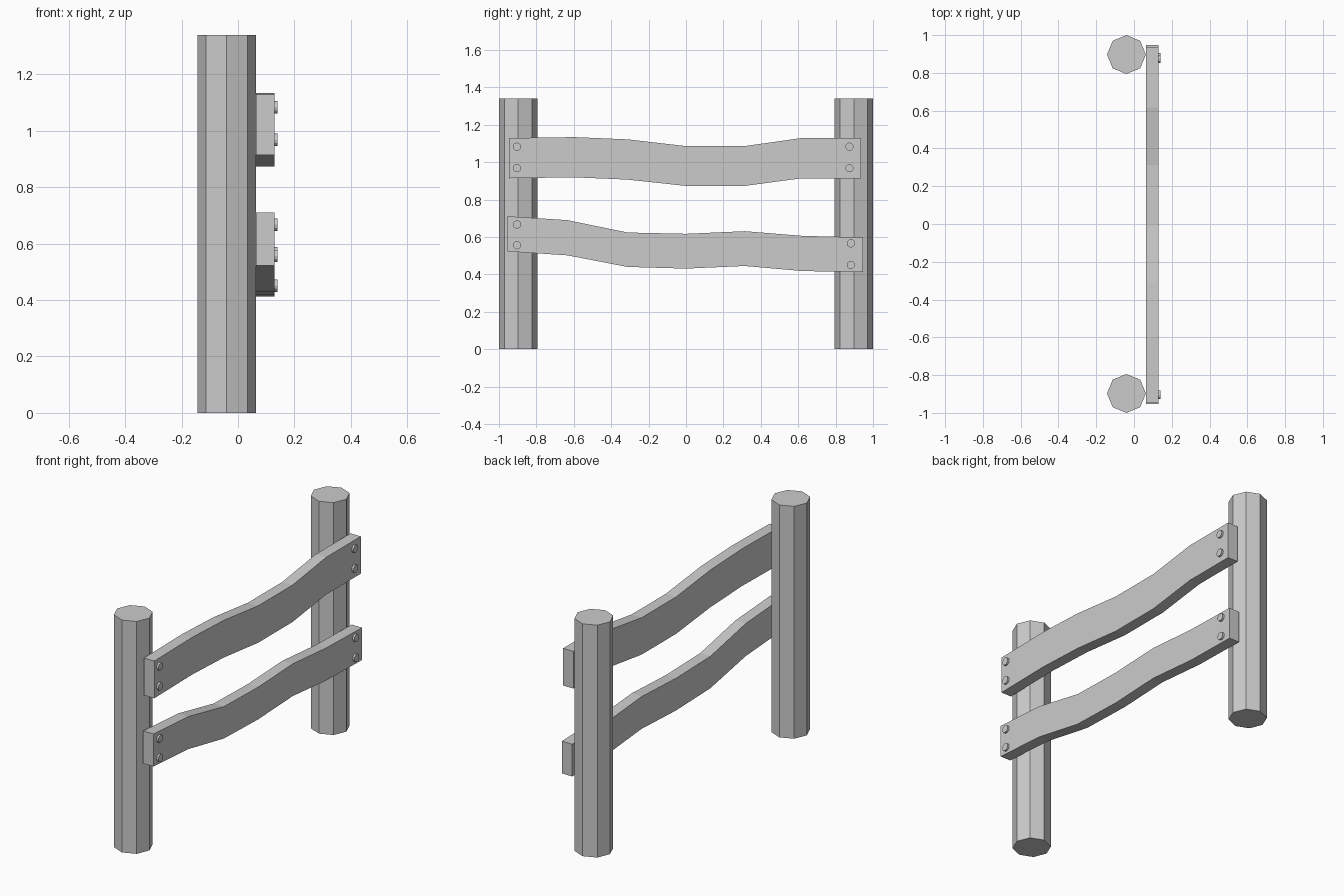
import bpy, bmesh
from math import pi
from mathutils import Matrix

if "Cube" in bpy.data.objects:
    bpy.data.objects.remove(bpy.data.objects["Cube"])


def new_object(name, bm):
    bmesh.ops.recalc_face_normals(bm, faces=bm.faces)
    mesh = bpy.data.meshes.new(name)
    bm.to_mesh(mesh)
    bm.free()
    obj = bpy.data.objects.new(name, mesh)
    bpy.context.collection.objects.link(obj)
    return obj


def cylinder(name, sides, radius, depth, matrix):
    bm = bmesh.new()
    bmesh.ops.create_cone(bm, cap_ends=True, segments=sides, radius1=radius,
                          radius2=radius, depth=depth, matrix=matrix)
    return new_object(name, bm)


def plank(name, stations, x0=0.063, x1=0.129):
    # sweep a rectangular section through (y, bottom z, top z) stations
    bm = bmesh.new()
    rings = [[bm.verts.new(p) for p in
              ((x0, y, lo), (x1, y, lo), (x1, y, hi), (x0, y, hi))]
             for y, lo, hi in stations]
    for a, b in zip(rings, rings[1:]):
        for i in range(4):
            j = (i + 1) % 4
            bm.faces.new((a[i], a[j], b[j], b[i]))
    bm.faces.new(rings[0])
    bm.faces.new(rings[-1])
    return new_object(name, bm)


# Octagonal posts
for side, y in (("left", -0.897), ("right", 0.897)):
    bm_matrix = Matrix.Translation((-0.04, y, 0.67))
    cylinder(f"{side}_post", 8, 0.103, 1.34, bm_matrix)

# Warped rails
plank("upper_rail", [(-0.947, 0.914, 1.129), (-0.60, 0.919, 1.134),
                     (-0.313, 0.907, 1.122), (0, 0.873, 1.086),
                     (0.313, 0.873, 1.086), (0.618, 0.914, 1.129),
                     (0.935, 0.914, 1.129)])
plank("lower_rail", [(-0.954, 0.523, 0.711), (-0.634, 0.502, 0.690),
                     (-0.313, 0.440, 0.624), (0, 0.431, 0.617),
                     (0.313, 0.445, 0.631), (0.623, 0.418, 0.606),
                     (0.947, 0.412, 0.598)])

# Bolt heads, two at each rail end
bolts = {"upper_left": (-0.904, 1.083, 0.968), "upper_right": (0.874, 1.083, 0.968),
         "lower_left": (-0.904, 0.667, 0.556), "lower_right": (0.882, 0.566, 0.451)}
for place, (y, *heights) in bolts.items():
    for i, z in enumerate(heights):
        m = Matrix.Translation((0.13, y, z)) @ Matrix.Rotation(pi / 2, 4, 'Y')
        cylinder(f"{place}_bolt_{i + 1}", 12, 0.022, 0.02, m)
